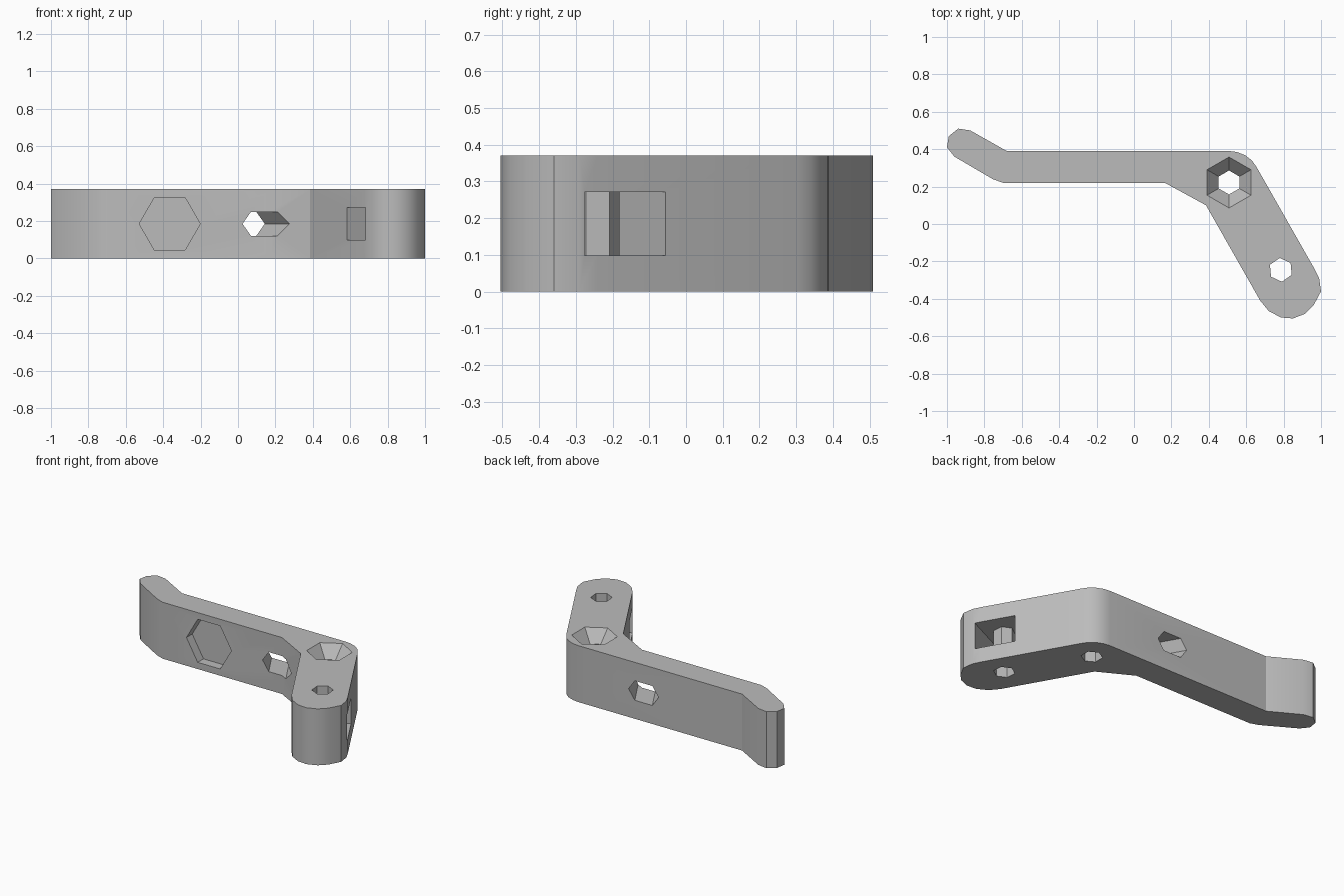
import bpy, bmesh, math
from mathutils import Vector

if "Cube" in bpy.data.objects:
    bpy.data.objects.remove(bpy.data.objects["Cube"])

HEIGHT = 0.37
MID = HEIGHT / 2

grey = bpy.data.materials.new("plain grey")
grey.use_nodes = True
COLOUR = (0.5, 0.5, 0.5, 1)
grey.diffuse_color = COLOUR
grey.node_tree.nodes["Principled BSDF"].inputs["Base Color"].default_value = COLOUR


def loft(name, rings, capped=True):
    """Join equal rings of points into a solid or an open tube."""
    bm = bmesh.new()
    loops = [[bm.verts.new(p) for p in ring] for ring in rings]
    n = len(loops[0])
    for a, b in zip(loops, loops[1:]):
        for i in range(n):
            j = (i + 1) % n
            bm.faces.new((a[i], a[j], b[j], b[i]))
    if capped:
        bm.faces.new(loops[0])
        bm.faces.new(loops[-1])
    bmesh.ops.recalc_face_normals(bm, faces=bm.faces)
    mesh = bpy.data.meshes.new(name)
    bm.to_mesh(mesh)
    bm.free()
    mesh.materials.append(grey)
    obj = bpy.data.objects.new(name, mesh)
    bpy.context.collection.objects.link(obj)
    return obj


def plan(points, z):
    return [(x, y, z) for x, y in points]


def hexagon(cx, cy, r, turn):
    return [(cx + r * math.cos(math.radians(turn + 60 * i)),
             cy + r * math.sin(math.radians(turn + 60 * i))) for i in range(6)]


def cut(target, cutter):
    cutter.hide_render = True
    mod = target.modifiers.new("cut", "BOOLEAN")
    mod.object = cutter
    mod.operation = "DIFFERENCE"
    mod.solver = "EXACT"
    bpy.ops.object.select_all(action="DESELECT")
    bpy.context.view_layer.objects.active = target
    target.select_set(True)
    bpy.ops.object.modifier_apply(modifier=mod.name)
    bpy.data.objects.remove(cutter)


# Bent lever body, drawn clockwise from the tip
outline = [(-0.94, 0.51), (-0.875, 0.50), (-0.68, 0.39), (0.51, 0.39), (0.55, 0.385),
           (0.595, 0.367), (0.63, 0.34), (0.655, 0.305), (0.965, -0.24), (0.99, -0.29),
           (1.0, -0.36), (0.96, -0.435), (0.915, -0.48), (0.85, -0.505), (0.785, -0.50),
           (0.72, -0.465), (0.675, -0.41), (0.385, 0.10), (0.165, 0.22), (-0.70, 0.22),
           (-0.755, 0.24), (-0.96, 0.36), (-1.0, 0.41), (-0.99, 0.47)]
body = loft("lever_body", [plan(outline, 0), plan(outline, HEIGHT)])

# Countersunk hole at the elbow
pivot = (0.508, 0.222)
narrow = hexagon(*pivot, 0.064, 90)
wide = hexagon(*pivot, 0.136, 90)
cut(body, loft("countersink_cutter", [plan(narrow, -0.1), plan(narrow, HEIGHT - 0.08),
                                      plan(wide, HEIGHT), plan(wide, HEIGHT + 0.1)]))

# Small upright hole in the short arm
hole = Vector((0.785, -0.245))
bore = hexagon(hole.x, hole.y, 0.064, 95)
cut(body, loft("bore_cutter", [plan(bore, -0.1), plan(bore, HEIGHT + 0.1)]))

# Tapered slot across the short arm
along = Vector((0.5, -0.866))
across = Vector((0.866, 0.5))
slot = [hole + along * u + across * v
        for u, v in ((-0.094, -0.25), (0.094, -0.25), (0.133, 0.25), (-0.133, 0.25))]
SLOT_LOW, SLOT_HIGH = 0.098, 0.271
cut(body, loft("slot_cutter", [plan(slot, SLOT_LOW), plan(slot, SLOT_HIGH)]))

# Thin hexagonal sleeve that carries the bore through the slot
sleeve = loft("bore_sleeve", [plan(bore, SLOT_LOW), plan(bore, SLOT_HIGH)], capped=False)

# Shallow hexagonal pocket in the front face
pocket = hexagon(-0.365, MID, 0.163, 0)
cut(body, loft("pocket_cutter", [[(x, y, z) for x, z in pocket] for y in (0.1, 0.28)]))

# Slanted six-sided hole through the long arm, parallel to the short arm
profile = [(-0.094, 0), (-0.055, 0.064), (0.055, 0.064),
           (0.094, 0), (0.055, -0.064), (-0.055, -0.064)]
rings = []
for depth in (-0.45, 0.2):
    centre = Vector((0.15, 0.19)) + along * depth
    rings.append([(*(centre + across * u), MID + w) for u, w in profile])
cut(body, loft("slanted_hole_cutter", rings))

# Smooth the rounded ends, keep edges crisp
bpy.ops.object.select_all(action="DESELECT")
body.select_set(True)
bpy.context.view_layer.objects.active = body
bpy.ops.object.shade_smooth_by_angle(angle=math.radians(29))
